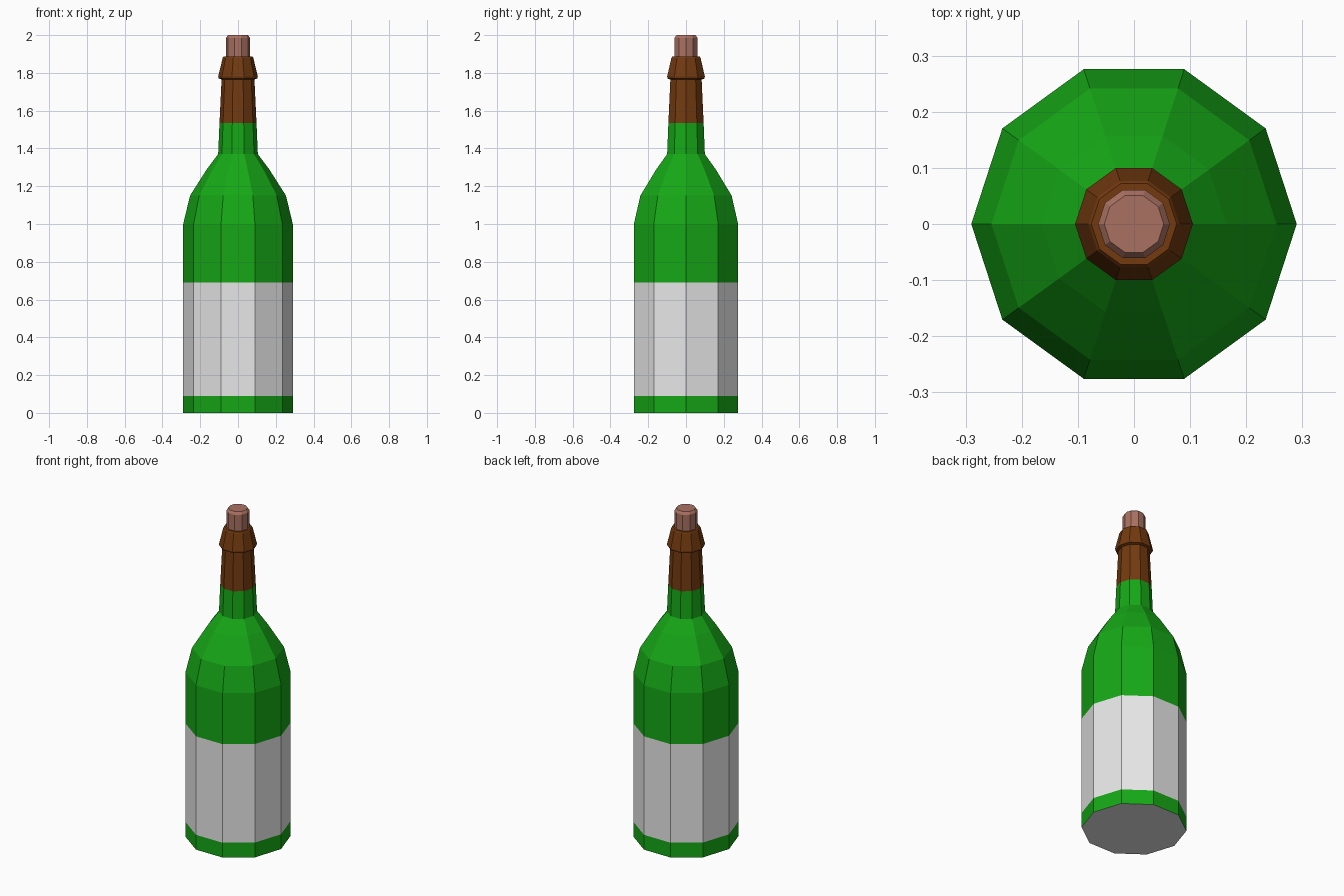
import bpy, bmesh, math

if "Cube" in bpy.data.objects:
    bpy.data.objects.remove(bpy.data.objects["Cube"])

SIDES = 10


def material(name, rgb):
    m = bpy.data.materials.new(name)
    m.diffuse_color = (*rgb, 1)
    m.use_nodes = True
    m.node_tree.nodes["Principled BSDF"].inputs["Base Color"].default_value = m.diffuse_color
    return m


green = material("green glass", (0.008, 0.39, 0.008))
white = material("label white", (0.8, 0.8, 0.8))
brown = material("brown foil", (0.17, 0.042, 0.005))
cork = material("cork", (0.40, 0.165, 0.12))


def lathe(name, profile, mats, pick):
    """Revolve (radius, z) points into a closed faceted solid; pick(z) gives the material."""
    bm = bmesh.new()
    rings = [[bm.verts.new((r * math.cos(2 * math.pi * i / SIDES),
                            r * math.sin(2 * math.pi * i / SIDES), z))
              for i in range(SIDES)] for r, z in profile]
    for lo, hi in zip(rings, rings[1:]):
        for i in range(SIDES):
            j = (i + 1) % SIDES
            bm.faces.new((lo[i], lo[j], hi[j], hi[i]))
    bm.faces.new(rings[0][::-1])
    bm.faces.new(rings[-1])
    for f in bm.faces:
        f.material_index = pick(f.calc_center_median().z)
    bmesh.ops.recalc_face_normals(bm, faces=bm.faces)
    me = bpy.data.meshes.new(name)
    bm.to_mesh(me)
    bm.free()
    for m in mats:
        me.materials.append(m)
    ob = bpy.data.objects.new(name, me)
    bpy.context.collection.objects.link(ob)


# Bottle: pale base, green glass, label band, foil-wrapped neck and lip
def bottle_colour(z):
    if z < 0.01 or 0.09 < z < 0.69:
        return 1
    return 2 if z > 1.535 else 0


lathe("bottle", [(0.29, 0), (0.29, 0.09), (0.29, 0.69), (0.29, 1.0),
                 (0.254, 1.15), (0.165, 1.29), (0.105, 1.37),
                 (0.098, 1.535), (0.087, 1.765), (0.102, 1.77),
                 (0.105, 1.78), (0.081, 1.88), (0.076, 1.887)],
      [green, white, brown], bottle_colour)

# Stopper with a bevelled top
lathe("stopper", [(0.064, 1.86), (0.064, 1.985), (0.053, 2.0)],
      [cork], lambda z: 0)
